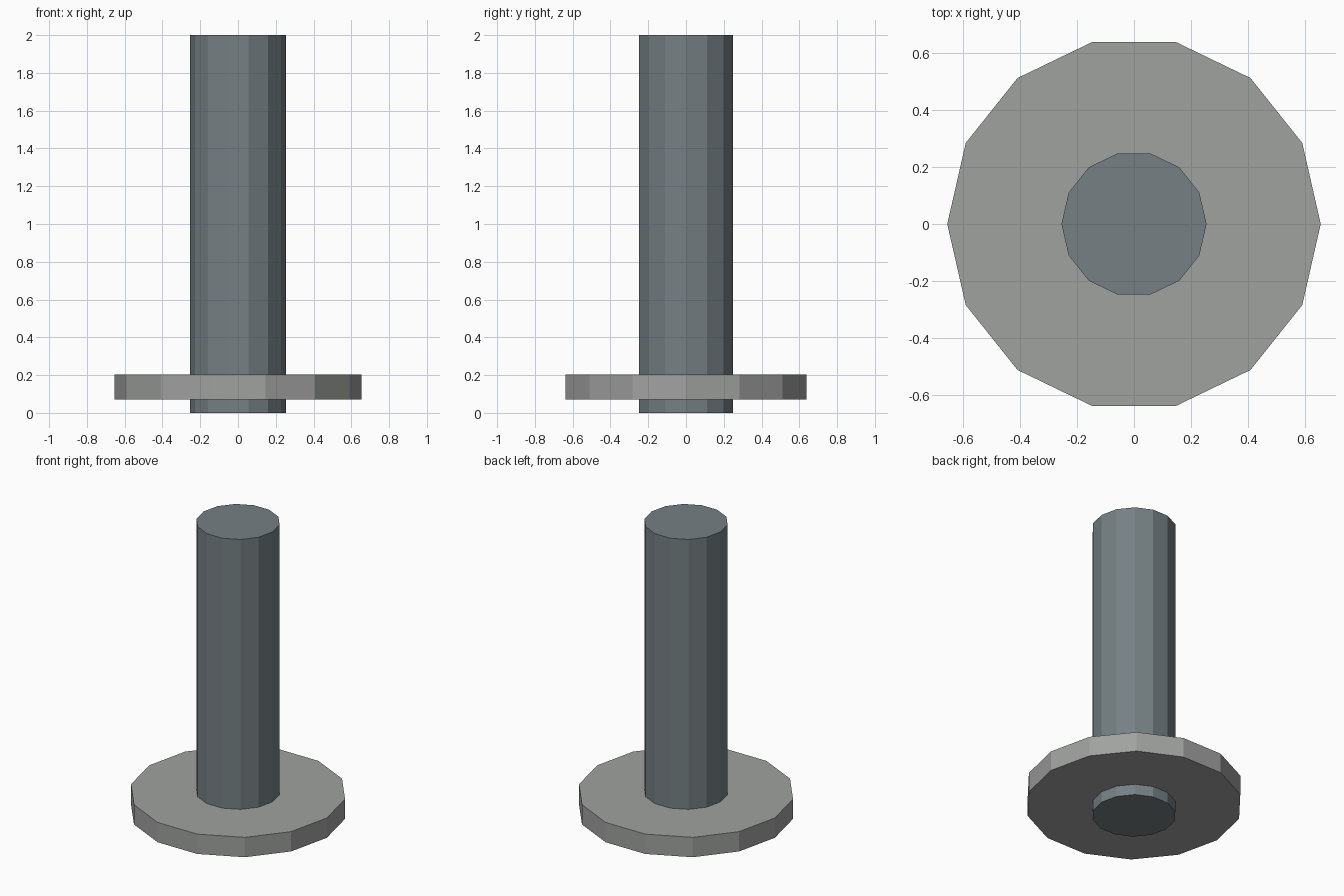
import bpy, bmesh
from math import cos, sin, tau

if "Cube" in bpy.data.objects:
    bpy.data.objects.remove(bpy.data.objects["Cube"])

SIDES = 14


def prism(name, radius, z0, z1, color):
    """Flat-sided cylinder with a corner on the +x axis."""
    bm = bmesh.new()
    base = bm.faces.new([bm.verts.new((radius * cos(tau * i / SIDES),
                                       radius * sin(tau * i / SIDES), z0))
                         for i in range(SIDES)])
    ext = bmesh.ops.extrude_face_region(bm, geom=[base], use_keep_orig=True)
    for v in ext["geom"]:
        if isinstance(v, bmesh.types.BMVert):
            v.co.z = z1
    bmesh.ops.recalc_face_normals(bm, faces=bm.faces[:])
    mesh = bpy.data.meshes.new(name)
    bm.to_mesh(mesh)
    bm.free()
    mat = bpy.data.materials.new(name + "_grey")
    mat.diffuse_color = (*color, 1)
    mat.use_nodes = True
    mat.node_tree.nodes["Principled BSDF"].inputs["Base Color"].default_value = mat.diffuse_color
    mesh.materials.append(mat)
    obj = bpy.data.objects.new(name, mesh)
    bpy.context.collection.objects.link(obj)
    return obj


# Central post, full height
prism("post", 0.254, 0.0, 2.0, (0.18, 0.215, 0.23))

# Wide collar near the foot
prism("collar", 0.654, 0.072, 0.204, (0.35, 0.36, 0.35))
